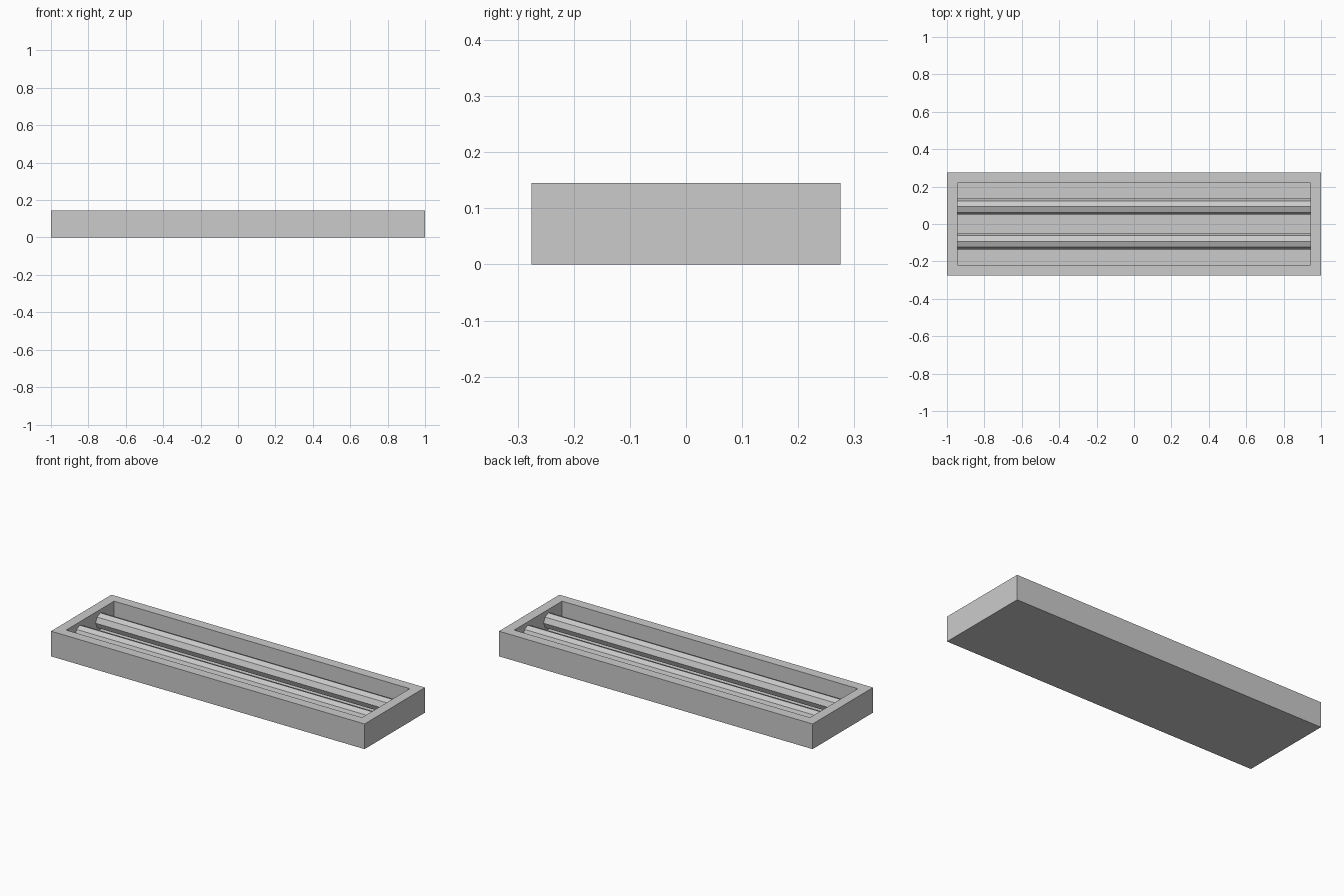
import bpy, bmesh, math

if "Cube" in bpy.data.objects:
    bpy.data.objects.remove(bpy.data.objects["Cube"])

L, W, H = 2.0, 0.55, 0.145      # outer size
RIM, FLOOR = 0.057, 0.03        # wall width, floor height
TUBE_R, TUBE_Y, TUBE_Z = 0.043, 0.093, 0.082


def finish(bm, name):
    bmesh.ops.recalc_face_normals(bm, faces=bm.faces)
    me = bpy.data.meshes.new(name)
    bm.to_mesh(me)
    bm.free()
    ob = bpy.data.objects.new(name, me)
    bpy.context.collection.objects.link(ob)
    return ob


# Open tray: box with the top inset and pushed down
bm = bmesh.new()
bmesh.ops.create_cube(bm, size=1)
for v in bm.verts:
    v.co = (v.co.x * L, v.co.y * W, (v.co.z + 0.5) * H)
top = max(bm.faces, key=lambda f: f.calc_center_median().z)
bmesh.ops.inset_region(bm, faces=[top], thickness=RIM, use_even_offset=True)
inner = bmesh.ops.extrude_discrete_faces(bm, faces=[top])["faces"][0]
bmesh.ops.translate(bm, verts=inner.verts, vec=(0, 0, FLOOR - H))
finish(bm, "tray_housing")


# Eight-sided tubes running wall to wall
def tube(name, y):
    bm = bmesh.new()
    ring = [bm.verts.new((-L / 2 + RIM,
                          y + TUBE_R * math.cos(i * math.pi / 4),
                          TUBE_Z + TUBE_R * math.sin(i * math.pi / 4)))
            for i in range(8)]
    cap = bm.faces.new(ring)
    new = bmesh.ops.extrude_face_region(bm, geom=[cap], use_keep_orig=True)["geom"]
    bmesh.ops.translate(bm, vec=(L - 2 * RIM, 0, 0),
                        verts=[g for g in new if isinstance(g, bmesh.types.BMVert)])
    finish(bm, name)


tube("front_tube", -TUBE_Y)
tube("back_tube", TUBE_Y)
